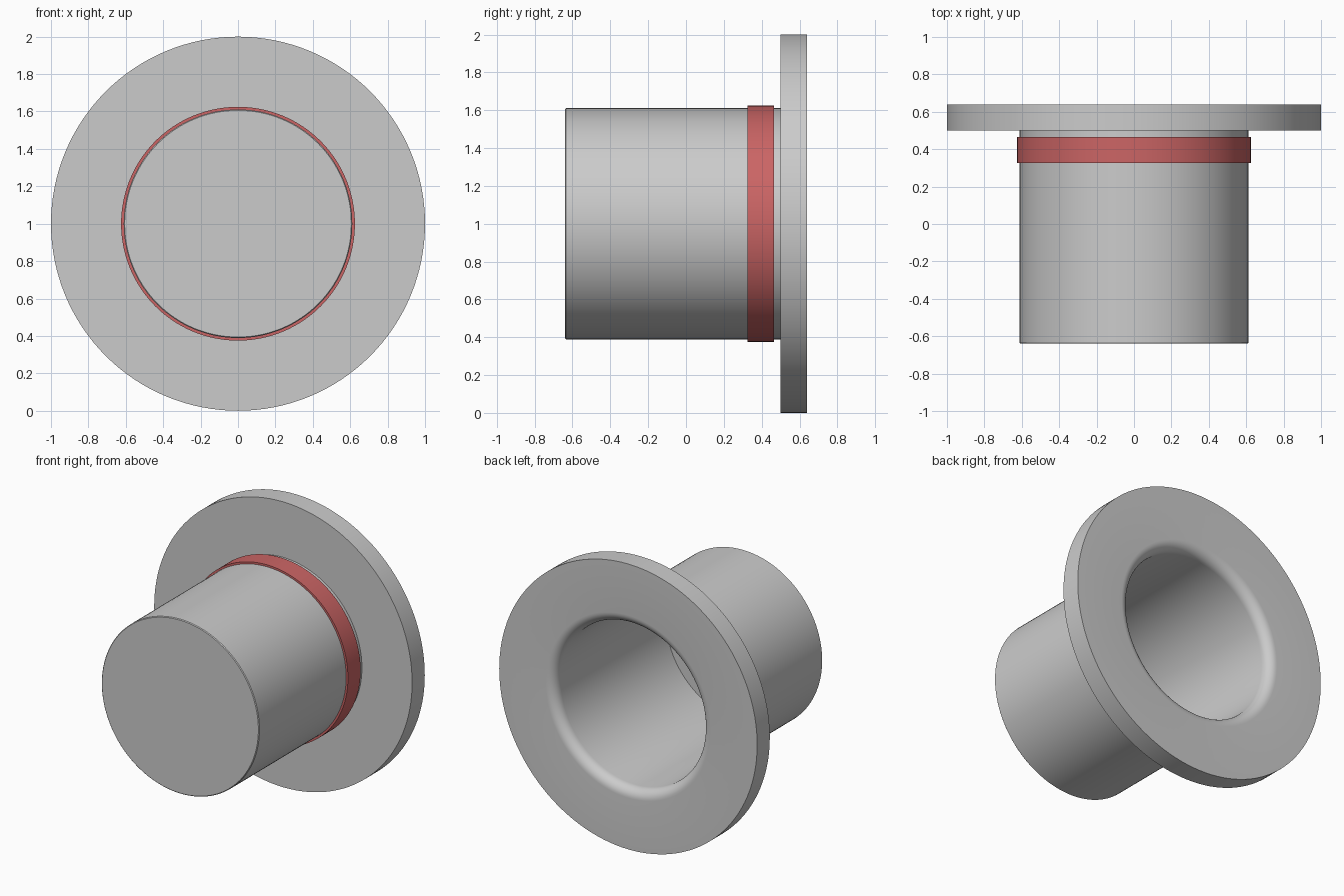
import bpy, bmesh, math

if "Cube" in bpy.data.objects:
    bpy.data.objects.remove(bpy.data.objects["Cube"])

SEGS = 128


def lathe(name, profile, closed=False):
    """Spin (radius, y) points around the y axis at height z = 1."""
    bm = bmesh.new()
    rings = []
    for r, y in profile:
        if r == 0:
            rings.append([bm.verts.new((0, y, 1))] * SEGS)
        else:
            rings.append([bm.verts.new((r * math.cos(2 * math.pi * i / SEGS), y,
                                        1 + r * math.sin(2 * math.pi * i / SEGS)))
                          for i in range(SEGS)])
    pairs = list(zip(rings, rings[1:]))
    if closed:
        pairs.append((rings[-1], rings[0]))
    for a, b in pairs:
        for i in range(SEGS):
            j = (i + 1) % SEGS
            bm.faces.new(list(dict.fromkeys((a[i], a[j], b[j], b[i]))))
    bmesh.ops.recalc_face_normals(bm, faces=bm.faces)
    mesh = bpy.data.meshes.new(name)
    bm.to_mesh(mesh)
    bm.free()
    ob = bpy.data.objects.new(name, mesh)
    bpy.context.collection.objects.link(ob)
    bpy.ops.object.select_all(action='DESELECT')
    ob.select_set(True)
    bpy.context.view_layer.objects.active = ob
    bpy.ops.object.shade_smooth_by_angle(angle=math.radians(30))
    return ob


# Flanged cup: closed front, barrel, wide flange, rounded lip, hollow bore
F = 0.07
lip = [(0.57 + F - F * math.sin(t), 0.64 - F + F * math.cos(t))
       for t in (math.pi / 2 * k / 8 for k in range(9))]
lathe("flanged_cup", [(0, -0.64), (0.606, -0.64), (0.611, -0.635), (0.611, 0.50),
                      (1.0, 0.50), (1.0, 0.64)] + lip + [(0.57, -0.59), (0, -0.59)])

# Red band around the barrel
band = lathe("red_band", [(0.60, 0.325), (0.625, 0.325), (0.625, 0.465), (0.60, 0.465)],
             closed=True)
red = bpy.data.materials.new("red")
red.diffuse_color = (0.60, 0.13, 0.13, 1)
red.use_nodes = True
red.node_tree.nodes["Principled BSDF"].inputs["Base Color"].default_value = red.diffuse_color
band.data.materials.append(red)
